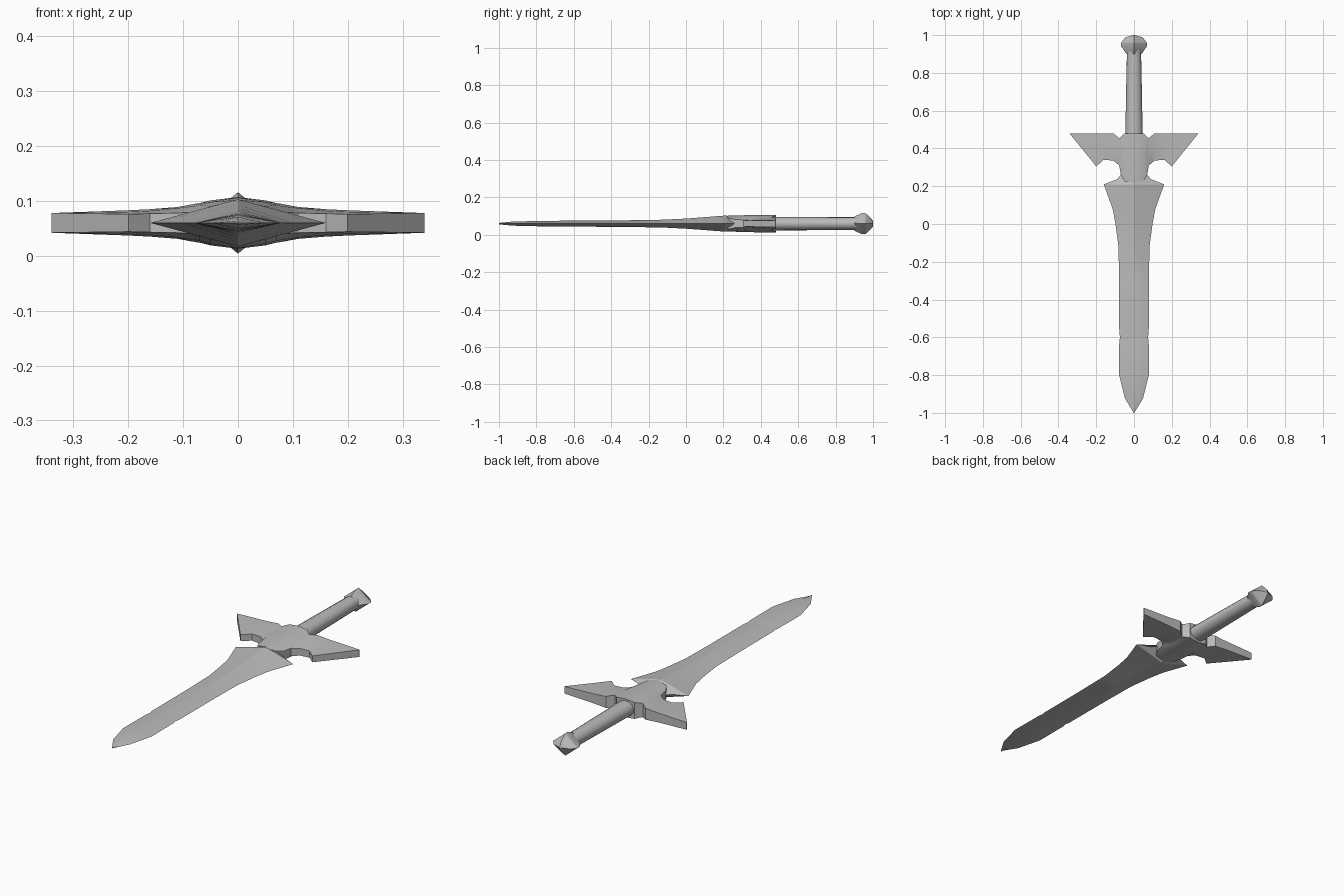
import bpy, bmesh, math

if "Cube" in bpy.data.objects:
    bpy.data.objects.remove(bpy.data.objects["Cube"])

ZC = 0.06  # mid-plane height of the sword
steel = bpy.data.materials.new("steel_grey")
steel.diffuse_color = (0.5, 0.5, 0.5, 1)
steel.use_nodes = True
steel.node_tree.nodes["Principled BSDF"].inputs["Base Color"].default_value = steel.diffuse_color


def finish(name, bm, angle=30):
    bmesh.ops.remove_doubles(bm, verts=bm.verts, dist=1e-5)
    bmesh.ops.recalc_face_normals(bm, faces=bm.faces)
    me = bpy.data.meshes.new(name)
    bm.to_mesh(me)
    bm.free()
    me.materials.append(steel)
    ob = bpy.data.objects.new(name, me)
    bpy.context.collection.objects.link(ob)
    bpy.ops.object.select_all(action='DESELECT')
    ob.select_set(True)
    bpy.context.view_layer.objects.active = ob
    bpy.ops.object.shade_smooth_by_angle(angle=math.radians(angle))
    return ob


def loft(name, stations, sides, angle=30):
    """Elliptic rings (y, half width, half height) joined along y; 4 sides give a diamond."""
    bm = bmesh.new()
    rings = []
    for y, w, h in stations:
        rings.append([bm.verts.new((w * math.cos(2 * math.pi * i / sides), y,
                                    ZC + h * math.sin(2 * math.pi * i / sides)))
                      for i in range(sides)])
    for a, b in zip(rings, rings[1:]):
        for i in range(sides):
            j = (i + 1) % sides
            bm.faces.new((a[i], a[j], b[j], b[i]))
    bm.faces.new(rings[0])
    bm.faces.new(rings[-1])
    return finish(name, bm, angle)


# Blade: diamond section with a pointed tip and two swept barbs
loft("blade", [(-1.0, 0.001, 0.004), (-0.925, 0.047, 0.011), (-0.8, 0.079, 0.014),
               (-0.62, 0.078, 0.016), (-0.6, 0.073, 0.016), (-0.58, 0.078, 0.016),
               (-0.3, 0.079, 0.018), (-0.12, 0.082, 0.021), (0.0, 0.098, 0.027),
               (0.08, 0.113, 0.033), (0.21, 0.16, 0.043), (0.237, 0.09, 0.04),
               (0.26, 0.07, 0.036)], 4, 25)

# Guard: columns of (x, front y, back y, front, middle and back half heights)
cols = [(0.0, 0.22, 0.48, 0.042, 0.046, 0.047), (0.05, 0.225, 0.48, 0.03, 0.038, 0.041),
        (0.07, 0.26, 0.46, 0.022, 0.033, 0.036), (0.078, 0.31, 0.455, 0.02, 0.031, 0.035),
        (0.11, 0.336, 0.48, 0.018, 0.027, 0.029), (0.16, 0.34, 0.48, 0.017, 0.022, 0.025),
        (0.2, 0.305, 0.48, 0.016, 0.02, 0.023), (0.34, 0.478, 0.48, 0.018, 0.018, 0.018)]
bm = bmesh.new()
for side in (1, -1):
    grid = []
    for x, y0, y1, *hs in cols:
        ys = (y0, (y0 + y1) / 2, y1)
        top = [bm.verts.new((side * x, y, ZC + h)) for y, h in zip(ys, hs)]
        low = [bm.verts.new((side * x, y, ZC - h)) for y, h in zip(ys, hs)]
        grid.append(top + low[::-1])
    for a, b in zip(grid, grid[1:]):
        for i in range(6):
            j = (i + 1) % 6
            bm.faces.new((a[i], a[j], b[j], b[i]))
    bm.faces.new(grid[-1])
finish("guard", bm)

# Grip and diamond pommel
loft("grip", [(0.45, 0.046, 0.037), (0.7, 0.042, 0.035), (0.93, 0.037, 0.034)], 16, 40)
loft("pommel", [(0.90, 0.04, 0.038), (0.94, 0.068, 0.056), (0.96, 0.068, 0.056),
                (0.988, 0.046, 0.03), (1.0, 0.004, 0.015)], 4)
